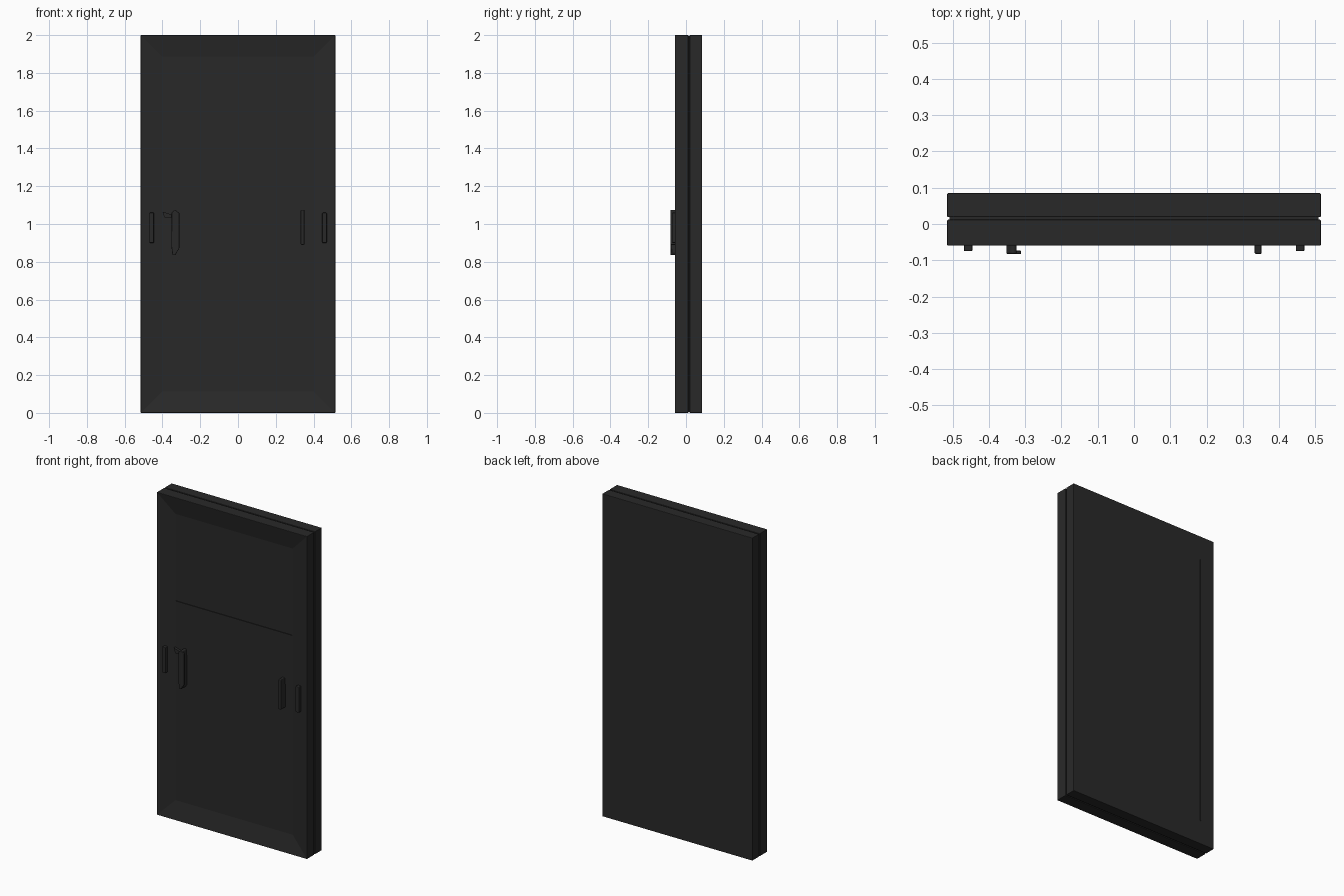
import bpy
import bmesh

cube = bpy.data.objects.get("Cube")
if cube:
    bpy.data.objects.remove(cube)

W, H = 0.515, 2.0        # half width and height of the door
FRONT, BACK = -0.06, 0.085
FLOOR = FRONT + 0.022    # depth of the recessed panel

mat = bpy.data.materials.new("charcoal")
mat.use_nodes = True
COLOUR = (0.022, 0.022, 0.022, 1)
mat.diffuse_color = COLOUR
mat.node_tree.nodes["Principled BSDF"].inputs["Base Color"].default_value = COLOUR


def finish(name, bm, bevel=0.0):
    bmesh.ops.recalc_face_normals(bm, faces=bm.faces)
    mesh = bpy.data.meshes.new(name)
    bm.to_mesh(mesh)
    bm.free()
    mesh.materials.append(mat)
    obj = bpy.data.objects.new(name, mesh)
    bpy.context.collection.objects.link(obj)
    if bevel:
        mod = obj.modifiers.new("soft_edges", "BEVEL")
        mod.width = bevel
        mod.segments = 2
    return obj


def box_mesh(x, y, z):
    """Box from (low, high) ranges on each axis."""
    bm = bmesh.new()
    bmesh.ops.create_cube(bm, size=1)
    for v in bm.verts:
        v.co = [r[0] if c < 0 else r[1] for c, r in zip(v.co, (x, y, z))]
    bm.normal_update()
    return bm


def box(name, x, y, z, bevel=0.0):
    return finish(name, box_mesh(x, y, z), bevel)


def prism(name, outline, y, bevel=0.0):
    """Extrude an x-z outline along y."""
    bm = bmesh.new()
    face = bm.faces.new([bm.verts.new((px, y[0], pz)) for px, pz in outline])
    ext = bmesh.ops.extrude_face_region(bm, geom=[face])
    for v in ext["geom"]:
        if isinstance(v, bmesh.types.BMVert):
            v.co.y = y[1]
    return finish(name, bm, bevel)


# Back slab, and the core closing the narrow seam between the two slabs
box("back_slab", (-W, W), (0.019, BACK), (0, H), 0.003)
box("seam_core", (-W + 0.006, W - 0.006), (0, 0.03), (0.006, H - 0.006))

# Front slab: inset the front face and push it in to make the recessed panel
bm = box_mesh((-W, W), (FRONT, 0.012), (0, H))
front = min(bm.faces, key=lambda f: f.calc_center_median().y)
bmesh.ops.inset_region(bm, faces=[front], thickness=0.113, use_even_offset=True)
for v in front.verts:
    v.co.y = FLOOR
finish("front_frame", bm, 0.003)

# Middle panel standing slightly proud of the recess floor
box("middle_panel", (-0.398, 0.398), (FLOOR - 0.004, FLOOR + 0.01), (1.035, 1.35))

# Upright pulls on the frame
for side, x in (("right", -0.457), ("left", 0.458)):
    box(side + "_frame_pull", (x - 0.012, x + 0.012), (-0.075, -0.05),
        (0.9, 1.06), 0.004)

# Handles on the panel: a plain bar, and a longer one with a lever
box("left_handle", (0.332, 0.352), (-0.083, FLOOR + 0.01), (0.89, 1.075), 0.005)
prism("right_handle",
      [(-0.352, 1.06), (-0.335, 1.075), (-0.324, 1.07), (-0.324, 0.85),
       (-0.332, 0.835), (-0.347, 0.835), (-0.352, 0.88)],
      (-0.083, FLOOR + 0.01), 0.004)
prism("lever", [(-0.33, 1.07), (-0.311, 1.06), (-0.311, 0.87), (-0.33, 0.84)],
      (-0.083, -0.073), 0.003)
prism("latch_plate", [(-0.4, 1.065), (-0.35, 1.05), (-0.35, 1.035), (-0.39, 1.035)],
      (-0.058, FLOOR + 0.01))

# Faint upright ribs on the back
for side, x in (("right", -0.42), ("left", 0.42)):
    box(side + "_back_rib", (x - 0.004, x + 0.004), (0.08, BACK + 0.001),
        (0.15, 1.85))
